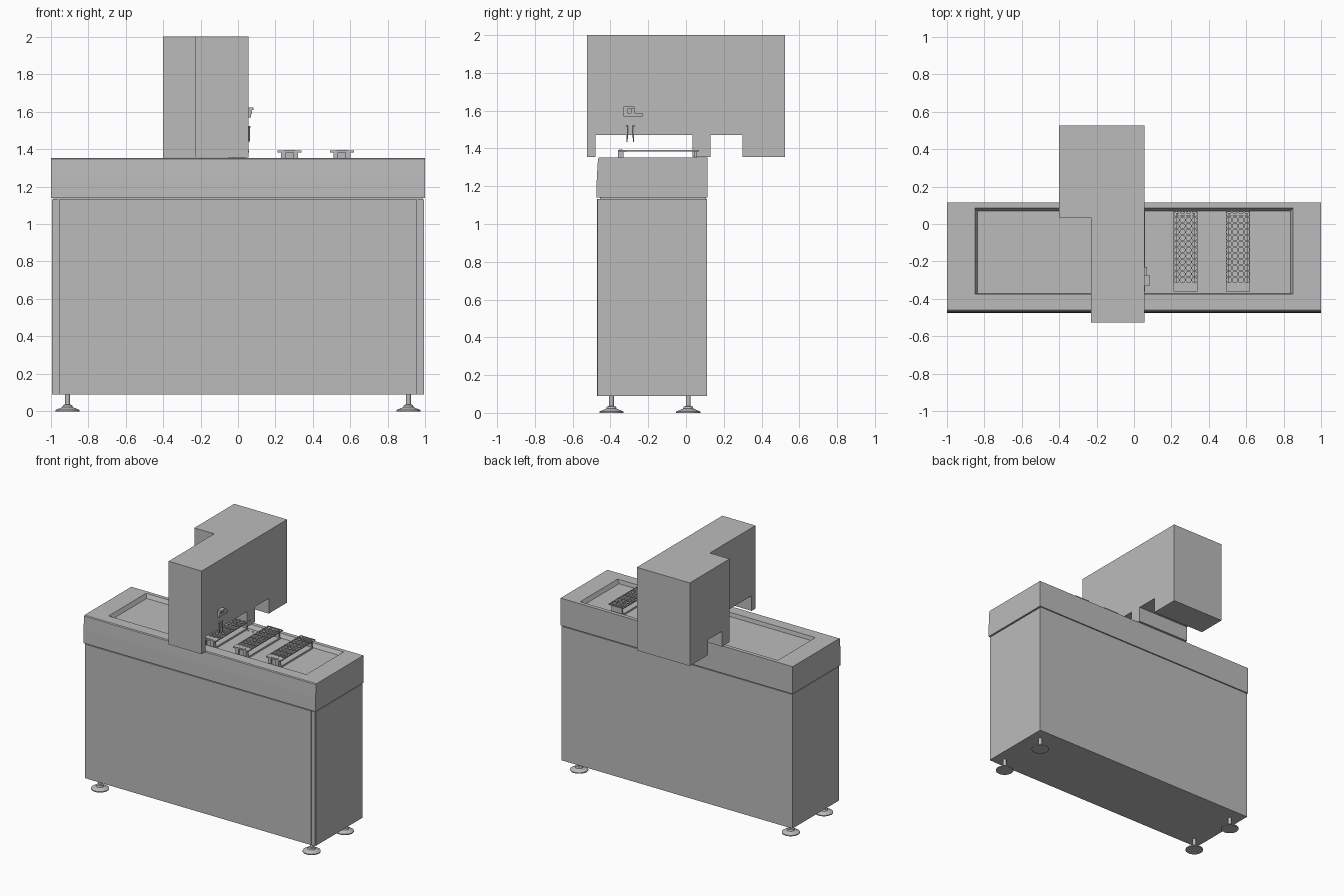
import bpy, bmesh, math
from mathutils import Matrix

cube = bpy.data.objects.get("Cube")
if cube:
    bpy.data.objects.remove(cube, do_unlink=True)

grey = bpy.data.materials.new("light grey")
grey.use_nodes = True
grey.diffuse_color = (0.5, 0.5, 0.5, 1)
grey.node_tree.nodes["Principled BSDF"].inputs["Base Color"].default_value = (0.5, 0.5, 0.5, 1)


def finish(name, bm, smooth=False):
    bmesh.ops.recalc_face_normals(bm, faces=bm.faces)
    mesh = bpy.data.meshes.new(name)
    bm.to_mesh(mesh)
    bm.free()
    mesh.materials.append(grey)
    ob = bpy.data.objects.new(name, mesh)
    bpy.context.collection.objects.link(ob)
    if smooth:
        bpy.ops.object.select_all(action='DESELECT')
        ob.select_set(True)
        bpy.context.view_layer.objects.active = ob
        bpy.ops.object.shade_smooth_by_angle(angle=math.radians(30))
    return ob


def add_box(bm, x0, x1, y0, y1, z0, z1):
    size = Matrix.Diagonal((x1 - x0, y1 - y0, z1 - z0, 1))
    mid = Matrix.Translation(((x0 + x1) / 2, (y0 + y1) / 2, (z0 + z1) / 2))
    bmesh.ops.create_cube(bm, size=1, matrix=mid @ size)


def boxes(name, *dims):
    bm = bmesh.new()
    for d in dims:
        add_box(bm, *d)
    return finish(name, bm)


def prism_x(name, profile, x0, x1):
    """Extrude a (y, z) outline along x."""
    bm = bmesh.new()
    face = bm.faces.new([bm.verts.new((x0, y, z)) for y, z in profile])
    out = bmesh.ops.extrude_face_region(bm, geom=[face])
    verts = [v for v in out["geom"] if isinstance(v, bmesh.types.BMVert)]
    bmesh.ops.translate(bm, verts=verts, vec=(x1 - x0, 0, 0))
    return finish(name, bm)


def lathe(name, profile, x, y, steps=24):
    bm = bmesh.new()
    rings = [[bm.verts.new((x + r * math.cos(i * math.tau / steps),
                            y + r * math.sin(i * math.tau / steps), z))
              for i in range(steps)] for r, z in profile]
    for a, b in zip(rings, rings[1:]):
        for i in range(steps):
            j = (i + 1) % steps
            bm.faces.new((a[i], a[j], b[j], b[i]))
    bm.faces.new(rings[0])
    bm.faces.new(rings[-1])
    return finish(name, bm, smooth=True)


# Cabinet: core, front panel between corner posts, recessed joint under the worktop
boxes("cabinet_body", (-0.993, 0.993, -0.46, 0.11, 0.09, 1.132))
boxes("front_panel", (-0.955, 0.955, -0.47, -0.455, 0.09, 1.132))
for side, s in (("right", -1), ("left", 1)):
    a, b = sorted((s * 0.96, s * 0.99))
    boxes(side + "_corner_post", (a, b, -0.468, -0.455, 0.09, 1.132))
boxes("worktop_joint", (-0.985, 0.985, -0.455, 0.105, 1.13, 1.145))

# Worktop: slightly bowed front, with a shallow recessed tray cut in the top
worktop = prism_x("worktop", [(0.115, 1.14), (0.115, 1.352), (-0.46, 1.352), (-0.466, 1.346),
                              (-0.472, 1.25), (-0.475, 1.14)], -0.998, 0.998)
bm = bmesh.new()
bm.from_mesh(worktop.data)
top = max(bm.faces, key=lambda f: f.calc_center_median().z)
rim = [bm.verts.new((x, y, 1.352)) for x, y in
       ((-0.85, -0.375), (0.85, -0.375), (0.85, 0.085), (-0.85, 0.085))]
floor = [bm.verts.new((x, y, 1.322)) for x, y in
         ((-0.835, -0.37), (0.835, -0.37), (0.835, 0.07), (-0.835, 0.07))]
corners = [min(top.verts, key=lambda v: (v.co - r.co).length) for r in rim]
bmesh.ops.delete(bm, geom=[top], context='FACES_ONLY')
for i in range(4):
    j = (i + 1) % 4
    bm.faces.new((corners[i], corners[j], rim[j], rim[i]))
    bm.faces.new((rim[i], rim[j], floor[j], floor[i]))
bm.faces.new(floor)
bmesh.ops.recalc_face_normals(bm, faces=bm.faces)
bm.to_mesh(worktop.data)
bm.free()

# Bridge housing: notched side outline, wider at the rear
prism_x("bridge_front", [(-0.525, 2), (-0.525, 1.354), (-0.478, 1.354), (-0.478, 1.472),
                         (0.035, 1.472), (0.035, 2)], -0.23, 0.055)
prism_x("bridge_rear", [(0.035, 2), (0.035, 1.354), (0.13, 1.354), (0.13, 1.472),
                        (0.30, 1.472), (0.30, 1.354), (0.525, 1.354), (0.525, 2)], -0.4, 0.055)

# Adjustable feet
foot = [(0.064, 0), (0.064, 0.007), (0.028, 0.022), (0.024, 0.034), (0.013, 0.036), (0.013, 0.092)]
for row, y in (("front", -0.395), ("rear", 0.012)):
    for side, x in (("right", -0.91), ("left", 0.91)):
        lathe(f"{row}_{side}_foot", foot, x, y)


# Tube racks
def hole_plate(bm, x0, y0, cell, nx, ny, z, thick):
    """Plate of square cells, each with a round hole."""
    n = 8
    for cx in range(nx):
        for cy in range(ny):
            x, y = x0 + (cx + 0.5) * cell, y0 + (cy + 0.5) * cell
            loops = []
            for h in (z, z + thick):
                square, circle = [], []
                for i in range(n):
                    c, s = math.cos(i * math.tau / n), math.sin(i * math.tau / n)
                    k = cell / 2 / max(abs(c), abs(s))
                    square.append(bm.verts.new((x + c * k, y + s * k, h)))
                    circle.append(bm.verts.new((x + c * cell * 0.43, y + s * cell * 0.43, h)))
                loops.append((square, circle))
            (sa, ca), (sb, cb) = loops
            for i in range(n):
                j = (i + 1) % n
                bm.faces.new((sa[i], sa[j], ca[j], ca[i]))
                bm.faces.new((sb[i], sb[j], cb[j], cb[i]))
                bm.faces.new((ca[i], ca[j], cb[j], cb[i]))
                bm.faces.new((sa[i], sa[j], sb[j], sb[i]))


for label, x in (("first", -0.005), ("second", 0.275), ("third", 0.555)):
    bm = bmesh.new()
    hole_plate(bm, x - 0.064, -0.315, 0.032, 4, 12, 1.384, 0.008)
    finish(label + "_rack_plate", bm)
    boxes(label + "_rack_base", (x - 0.05, x + 0.05, -0.33, 0.06, 1.32, 1.335))
    boxes(label + "_rack_handle",
          (x - 0.064, x + 0.064, -0.36, -0.315, 1.382, 1.392),
          (x - 0.045, x - 0.02, -0.36, -0.33, 1.322, 1.384),
          (x + 0.02, x + 0.045, -0.36, -0.33, 1.322, 1.384),
          (x - 0.03, x + 0.03, -0.345, -0.33, 1.322, 1.384),
          (x - 0.03, x + 0.03, -0.354, -0.335, 1.39, 1.394))
    boxes(label + "_rack_rear_support", (x - 0.045, x + 0.045, 0.045, 0.058, 1.322, 1.386))

# Locating studs on the tray floor
boxes("tray_studs", *[(x - 0.004, x + 0.004, y - 0.004, y + 0.004, 1.32, 1.326)
                      for x in (0.06, 0.1, 0.14) for y in (-0.34, 0.04)])

# Gripper bracket and needles on the side of the bridge
boxes("gripper_bracket",
      (0.05, 0.07, -0.33, -0.23, 1.568, 1.588),
      (0.05, 0.075, -0.33, -0.31, 1.588, 1.622),
      (0.05, 0.082, -0.33, -0.272, 1.608, 1.622),
      (0.05, 0.068, -0.29, -0.272, 1.588, 1.61))
needle = [(0.002, 1.435), (0.004, 1.455), (0.004, 1.515), (0.006, 1.517), (0.006, 1.522)]
for label, y in (("front", -0.312), ("rear", -0.278)):
    lathe(label + "_needle", needle, 0.06, y, 12)
